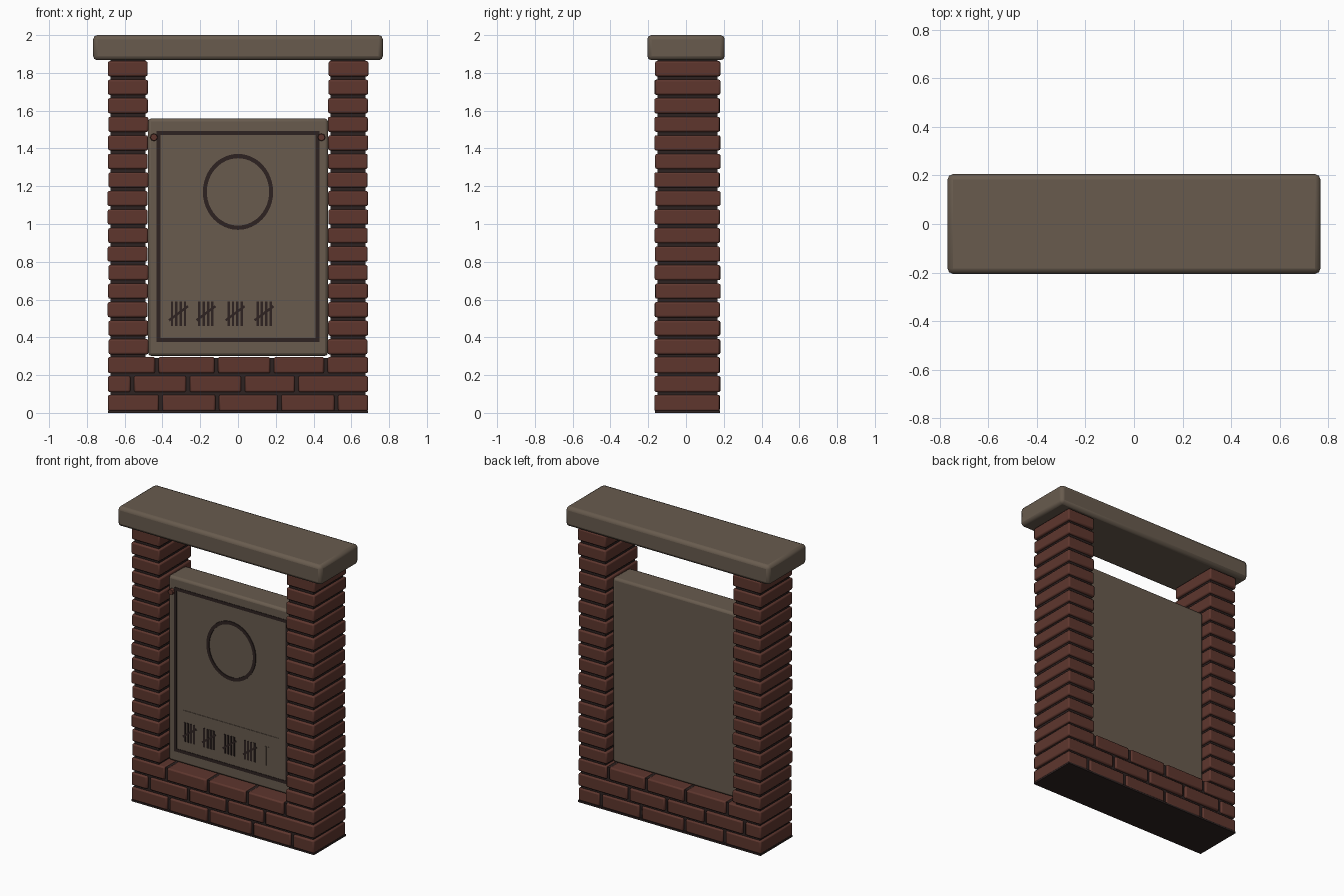
import bpy, bmesh, math, random
from mathutils import Vector, Matrix

random.seed(4)
cube = bpy.data.objects.get("Cube")
if cube:
    bpy.data.objects.remove(cube, do_unlink=True)


def material(name, rgb):
    m = bpy.data.materials.new(name)
    m.use_nodes = True
    m.diffuse_color = (*rgb, 1)
    m.node_tree.nodes["Principled BSDF"].inputs["Base Color"].default_value = (*rgb, 1)
    return m


stone = material("brown stone", (0.138, 0.105, 0.076))
brick = material("red brick", (0.112, 0.037, 0.027))
mortar = material("dark mortar", (0.026, 0.016, 0.015))


def add_box(bm, lo, hi):
    """Axis-aligned box between two corners."""
    lo, hi = Vector(lo), Vector(hi)
    mat = Matrix.Translation((lo + hi) / 2) @ Matrix.Diagonal((*(hi - lo), 1))
    bmesh.ops.create_cube(bm, size=1, matrix=mat)


def finish(name, bm, mat, bevel=0, segments=2):
    mesh = bpy.data.meshes.new(name)
    bm.to_mesh(mesh)
    bm.free()
    mesh.materials.append(mat)
    obj = bpy.data.objects.new(name, mesh)
    bpy.context.scene.collection.objects.link(obj)
    if bevel:
        mod = obj.modifiers.new("rounded edges", "BEVEL")
        mod.width, mod.segments = bevel, segments
        bpy.ops.object.select_all(action="DESELECT")
        obj.select_set(True)
        bpy.context.view_layer.objects.active = obj
        bpy.ops.object.shade_smooth_by_angle(angle=math.radians(35))
    return obj


def box(name, lo, hi, mat, bevel=0):
    bm = bmesh.new()
    add_box(bm, lo, hi)
    return finish(name, bm, mat, bevel)


def jitter():
    return random.uniform(-0.003, 0.003)


FRONT, BACK = -0.165, 0.18      # depth of the brickwork
OUTER, INNER = 0.688, 0.477     # pillar sides
INSET = 0.014                   # mortar set back from the brick faces
SILL, TOP = 0.305, 1.862

# Base: three courses of through-bricks around a mortar core
joints = [(-0.41, -0.11, 0.22, 0.52),
          (-0.56, -0.265, 0.026, 0.31),
          (-0.43, -0.115, 0.18, 0.465)]
bm = bmesh.new()
for row, cuts in enumerate(joints):
    z = 0.01 + row * 0.1
    edges = [-OUTER - 0.01, *cuts, OUTER + 0.01]
    for a, b in zip(edges, edges[1:]):
        j = jitter()
        add_box(bm, (a + 0.01, FRONT + j, z), (b - 0.01, BACK + j, z + 0.086))
finish("base_bricks", bm, brick, 0.009)
box("base_mortar", (-OUTER + INSET, FRONT + INSET, 0),
    (OUTER - INSET, BACK - INSET, SILL - 0.015), mortar)
box("base_underside", (-OUTER, FRONT, 0), (OUTER, BACK, 0.012), mortar)

# Pillars: sixteen single-brick courses on each side
courses = 16
pitch = (TOP + 0.018 - SILL - 0.005) / courses
for side, name in ((-1, "right"), (1, "left")):
    bm = bmesh.new()
    for i in range(courses):
        z = SILL + 0.005 + i * pitch
        x0, x1 = sorted((side * INNER, side * OUTER))
        j, k = jitter(), jitter()
        add_box(bm, (x0 + j, FRONT + k, z), (x1 + j, BACK + k, z + pitch - 0.018))
    finish(name + "_pillar_bricks", bm, brick, 0.009)
    x0, x1 = sorted((side * (INNER + INSET), side * (OUTER - INSET)))
    box(name + "_pillar_mortar", (x0, FRONT + INSET, SILL - 0.03),
        (x1, BACK - INSET, TOP + 0.01), mortar)

# Capstone and sign slab
box("capstone", (-0.767, -0.205, 1.867), (0.767, 0.205, 2), stone, 0.022)
FACE = -0.07
box("sign_slab", (-0.476, FACE, 0.302), (0.476, 0.11, 1.558), stone, 0.016)


def add_bar(bm, a, b, width):
    """Thin straight plate on the sign face from a to b, given as (x, z)."""
    a, b = Vector(a), Vector(b)
    d = b - a
    mid = (a + b) / 2
    mat = (Matrix.Translation((mid.x, FACE, mid.y))
           @ Matrix.Rotation(-math.atan2(d.y, d.x), 4, "Y")
           @ Matrix.Diagonal((d.length, 0.006, width, 1)))
    bmesh.ops.create_cube(bm, size=1, matrix=mat)


# Dark border line
X, LOW, HIGH, W = 0.421, 0.385, 1.481, 0.021
bm = bmesh.new()
for z in (LOW, HIGH):
    add_bar(bm, (-X - W / 2, z), (X + W / 2, z), W)
for x in (-X, X):
    add_bar(bm, (x, LOW + W / 2), (x, HIGH - W / 2), W)
finish("border_line", bm, mortar)

# Plain round ring
bm = bmesh.new()
steps = 48
loops = [[bm.verts.new((r * math.cos(t), FACE - 0.003, 1.17 + r * 1.08 * math.sin(t)))
          for t in (2 * math.pi * i / steps for i in range(steps))]
         for r in (0.165, 0.186)]
for i in range(steps):
    n = (i + 1) % steps
    bm.faces.new((loops[0][i], loops[1][i], loops[1][n], loops[0][n]))
bmesh.ops.recalc_face_normals(bm, faces=bm.faces)
ring = finish("round_ring", bm, mortar)
thick = ring.modifiers.new("thickness", "SOLIDIFY")
thick.thickness, thick.offset = 0.005, 0

# Bundles of scored strokes, each crossed by a slanting one
bm = bmesh.new()
for x in (-0.315, -0.17, -0.015, 0.138):
    for i in range(4):
        sx = x + (i - 1.5) * 0.023
        add_bar(bm, (sx, 0.46), (sx, 0.59), 0.013)
    add_bar(bm, (x - 0.05, 0.49), (x + 0.05, 0.565), 0.013)
finish("scored_strokes", bm, mortar)

# Faint strokes and dividing line in the stone colour
bm = bmesh.new()
for x in (0.257, 0.285):
    add_bar(bm, (x, 0.46), (x, 0.59), 0.013)
add_bar(bm, (-0.36, 0.665), (0.355, 0.665), 0.012)
finish("faint_lines", bm, stone)

# Corner studs
bm = bmesh.new()
for x in (-0.445, 0.442):
    mat = Matrix.Translation((x, FACE - 0.004, 1.459)) @ Matrix.Rotation(math.pi / 2, 4, "X")
    bmesh.ops.create_cone(bm, cap_ends=True, segments=8, radius1=0.022,
                          radius2=0.018, depth=0.036, matrix=mat)
finish("corner_studs", bm, brick)
